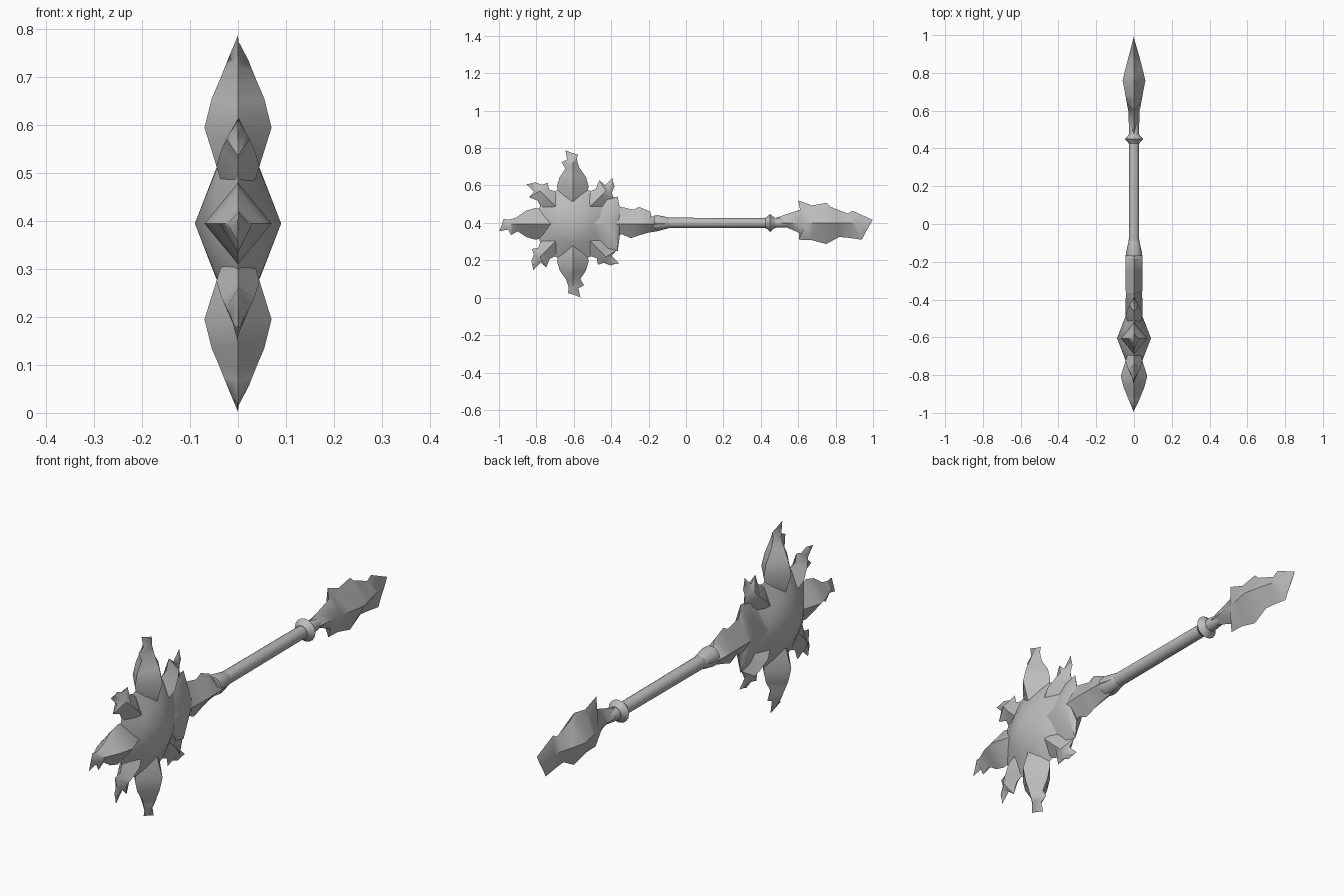
import bpy, bmesh, math
from mathutils import Vector, Matrix

cube = bpy.data.objects.get("Cube")
if cube:
    bpy.data.objects.remove(cube, do_unlink=True)

steel = bpy.data.materials.new("grey_steel")
steel.use_nodes = True
GREY = (0.5, 0.5, 0.5, 1)
steel.diffuse_color = GREY
steel.node_tree.nodes["Principled BSDF"].inputs["Base Color"].default_value = GREY

HUB = Vector((0, -0.605, 0.395))


def finish(name, bm, angle=40):
    bmesh.ops.remove_doubles(bm, verts=bm.verts, dist=0.0005)
    bmesh.ops.recalc_face_normals(bm, faces=bm.faces)
    mesh = bpy.data.meshes.new(name)
    bm.to_mesh(mesh)
    bm.free()
    ob = bpy.data.objects.new(name, mesh)
    bpy.context.collection.objects.link(ob)
    mesh.materials.append(steel)
    bpy.ops.object.select_all(action="DESELECT")
    ob.select_set(True)
    bpy.context.view_layer.objects.active = ob
    bpy.ops.object.shade_smooth_by_angle(angle=math.radians(angle))
    return ob


def loft(name, rings, angle=40):
    bm = bmesh.new()
    loops = [[bm.verts.new(p) for p in ring] for ring in rings]
    n = len(loops[0])
    for a, b in zip(loops, loops[1:]):
        for i in range(n):
            j = (i + 1) % n
            bm.faces.new((a[i], a[j], b[j], b[i]))
    bm.faces.new(loops[0])
    bm.faces.new(loops[-1])
    return finish(name, bm, angle)


def blade(name, origin, turn, stations):
    """Ridged blade: ridge (u, half thickness), then both cutting edges."""
    rot = Matrix.Rotation(math.radians(turn), 3, "X")
    rings = []
    for u, h, ua, va, ub, vb in stations:
        ring = [(0, ua, va), (h, u, (va + vb) * 0.5 if h < 0.004 else 0),
                (0, ub, vb), (-h, u, (va + vb) * 0.5 if h < 0.004 else 0)]
        rings.append([origin + rot @ Vector(p) for p in ring])
    return loft(name, rings)


def turned(name, profile, sides=16):
    """Round part turned about the shaft axis from (y, radius) pairs."""
    return loft(name, [[(r * math.cos(math.tau * i / sides), y,
                         HUB.z + 0.005 + r * math.sin(math.tau * i / sides))
                        for i in range(sides)] for y, r in profile])


# Lens shaped hub of the head, thin at the rim
bm = bmesh.new()
SIDES = 24
rim = [bm.verts.new(HUB + Vector((0, 0.2 * math.cos(math.tau * i / SIDES),
                                  0.2 * math.sin(math.tau * i / SIDES)))) for i in range(SIDES)]
for s in (1, -1):
    mid = [bm.verts.new(HUB + Vector((s * 0.045, (v.co.y - HUB.y) * 0.58,
                                      (v.co.z - HUB.z) * 0.58))) for v in rim]
    peak = bm.verts.new(HUB + Vector((s * 0.09, 0, 0)))
    for i in range(SIDES):
        j = (i + 1) % SIDES
        bm.faces.new((rim[i], rim[j], mid[j], mid[i]))
        bm.faces.new((mid[i], mid[j], peak))
finish("head_hub", bm)

# Three large barbed spikes: up, front, down
big_spike = [
    (0.08, 0.03, 0.08, 0.06, 0.08, -0.06),
    (0.12, 0.045, 0.13, 0.07, 0.13, -0.07),
    (0.20, 0.07, 0.20, 0.085, 0.20, -0.085),
    (0.26, 0.055, 0.25, 0.07, 0.25, -0.07),
    (0.30, 0.038, 0.295, 0.04, 0.30, -0.035),
    (0.32, 0.03, 0.33, 0.06, 0.33, -0.025),
    (0.34, 0.022, 0.345, 0.03, 0.35, -0.022),
    (0.38, 0.001, 0.393, 0.04, 0.37, -0.027),
]
for name, turn in (("top_spike", 90), ("front_spike", 180), ("bottom_spike", 270)):
    blade(name, HUB, turn, big_spike)

# Four small diagonal spikes
small_spike = [
    (0.10, 0.03, 0.10, 0.05, 0.10, -0.05),
    (0.17, 0.045, 0.18, 0.06, 0.18, -0.06),
    (0.22, 0.034, 0.22, 0.045, 0.22, -0.04),
    (0.25, 0.024, 0.265, 0.065, 0.25, -0.06),
    (0.27, 0.016, 0.265, 0.025, 0.265, -0.03),
    (0.31, 0.001, 0.325, 0.025, 0.30, -0.015),
]
for k, name in enumerate(("upper_back", "upper_front", "lower_front", "lower_back")):
    blade(name + "_spike", HUB, 45 + 90 * k, small_spike)

# Squared guard and leaf shaped neck joining the head to the shaft
blade("back_guard", HUB, 0, [
    (0.08, 0.045, 0.08, 0.08, 0.08, -0.08),
    (0.18, 0.045, 0.19, 0.14, 0.19, -0.14),
    (0.23, 0.043, 0.24, 0.145, 0.24, -0.145),
    (0.25, 0.04, 0.25, 0.09, 0.25, -0.07),
])
blade("neck_blade", HUB, 0, [
    (0.20, 0.04, 0.20, 0.10, 0.20, -0.10),
    (0.27, 0.045, 0.26, 0.09, 0.26, -0.055),
    (0.32, 0.045, 0.325, 0.075, 0.31, -0.077),
    (0.36, 0.045, 0.355, 0.09, 0.36, -0.06),
    (0.42, 0.045, 0.415, 0.065, 0.40, -0.048),
    (0.45, 0.043, 0.42, 0.04, 0.45, -0.04),
    (0.505, 0.03, 0.505, 0.033, 0.505, -0.025),
])

# Shaft with its socket and collar
turned("shaft_socket", [(-0.17, 0.04), (-0.15, 0.041), (-0.10, 0.031), (-0.09, 0.028)])
turned("shaft", [(-0.15, 0.028), (0.50, 0.026), (0.56, 0.018)])
turned("shaft_collar", [(0.425, 0.028), (0.435, 0.034), (0.45, 0.048),
                        (0.465, 0.034), (0.475, 0.028)])

# Jagged leaf blade at the tail
blade("tail_blade", Vector((0, 0, 0.4)), 0, [
    (0.46, 0.022, 0.46, 0.02, 0.46, -0.02),
    (0.54, 0.028, 0.52, 0.04, 0.54, -0.025),
    (0.60, 0.03, 0.61, 0.07, 0.62, -0.06),
    (0.64, 0.038, 0.60, 0.12, 0.605, -0.09),
    (0.69, 0.047, 0.675, 0.093, 0.67, -0.092),
    (0.76, 0.06, 0.75, 0.107, 0.75, -0.113),
    (0.82, 0.046, 0.775, 0.085, 0.82, -0.075),
    (0.88, 0.03, 0.865, 0.05, 0.87, -0.08),
    (0.91, 0.022, 0.89, 0.065, 0.94, -0.09),
    (0.98, 0.001, 0.998, 0.016, 0.96, -0.05),
])
